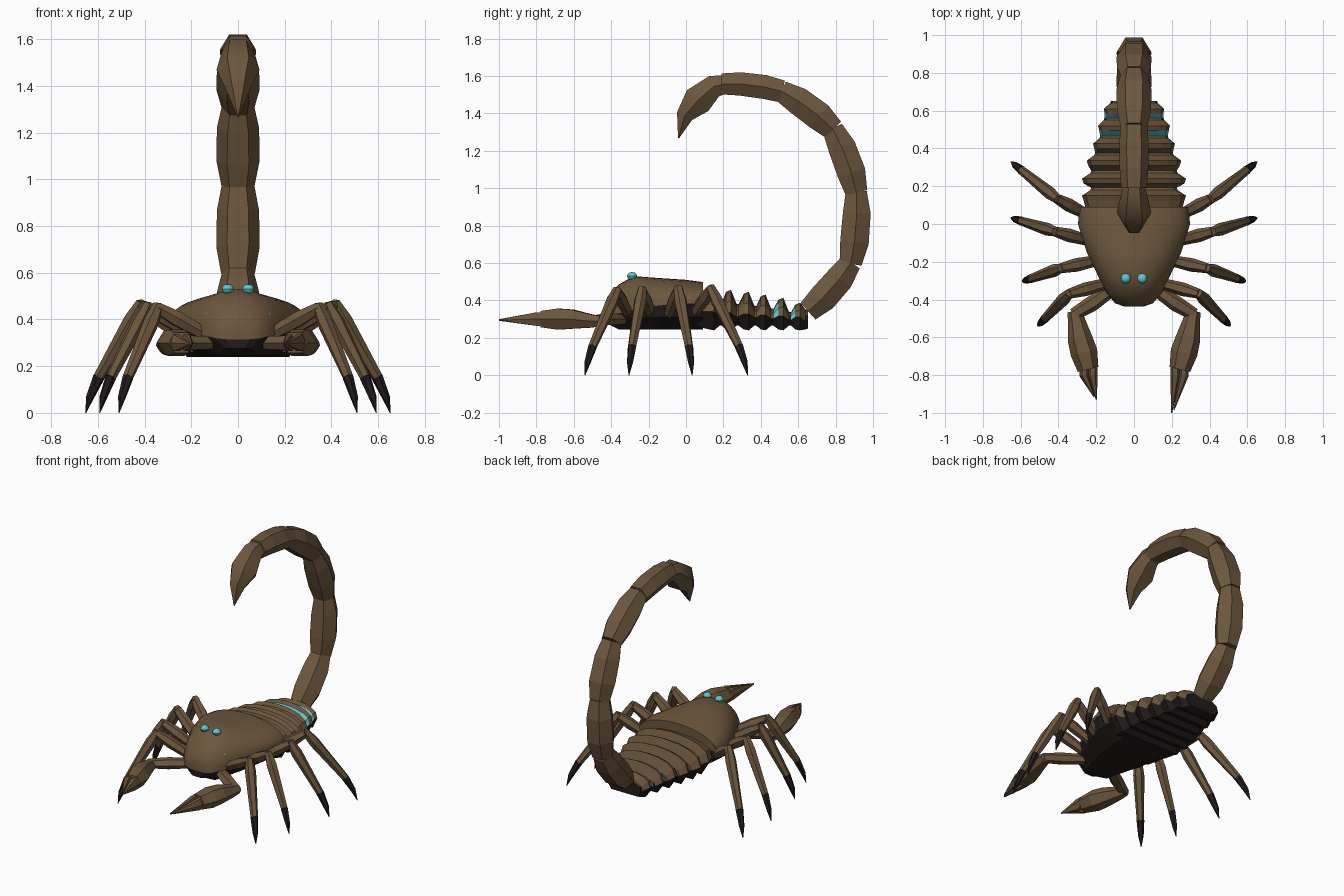
import bpy, bmesh, math
from mathutils import Vector, Matrix

if "Cube" in bpy.data.objects:
    bpy.data.objects.remove(bpy.data.objects["Cube"])


def material(name, rgb):
    m = bpy.data.materials.new(name)
    m.diffuse_color = (*rgb, 1)
    m.use_nodes = True
    m.node_tree.nodes["Principled BSDF"].inputs["Base Color"].default_value = m.diffuse_color
    return m


BROWN = material("shell brown", (0.152, 0.095, 0.047))
DARK = material("underside black", (0.017, 0.011, 0.011))
CYAN = material("glow cyan", (0.12, 0.55, 0.58))
MATS = [BROWN, DARK, CYAN]
X = Vector((1, 0, 0))


def finish(name, bm, smooth=None):
    bmesh.ops.recalc_face_normals(bm, faces=bm.faces)
    me = bpy.data.meshes.new(name)
    bm.to_mesh(me)
    bm.free()
    for m in MATS:
        me.materials.append(m)
    ob = bpy.data.objects.new(name, me)
    bpy.context.collection.objects.link(ob)
    if smooth:
        bpy.ops.object.select_all(action='DESELECT')
        bpy.context.view_layer.objects.active = ob
        ob.select_set(True)
        bpy.ops.object.shade_smooth_by_angle(angle=math.radians(smooth))
    return ob


def loft(name, rings, color=lambda i, c: 0, smooth=None):
    """Skin closed rings; color(ring index, face centre) gives the material."""
    bm = bmesh.new()
    vs = [[bm.verts.new(p) for p in r] for r in rings]
    n = len(rings[0])
    for i in range(len(vs) - 1):
        for k in range(n):
            f = bm.faces.new((vs[i][k], vs[i][(k + 1) % n],
                              vs[i + 1][(k + 1) % n], vs[i + 1][k]))
            f.material_index = color(i, f.calc_center_median())
    for i in (0, len(vs) - 1):
        f = bm.faces.new(vs[i])
        f.material_index = color(i, f.calc_center_median())
    return finish(name, bm, smooth)


def limb(name, pts, radii, side=None, color=lambda i, c: 0, smooth=None, flat=1.0):
    """Six-sided tapering tube along a path."""
    pts = [Vector(p) for p in pts]
    rings = []
    for i, (p, r) in enumerate(zip(pts, radii)):
        a = (p - pts[i - 1]).normalized() if i else Vector()
        b = (pts[i + 1] - p).normalized() if i + 1 < len(pts) else Vector()
        t = (a + b).normalized()
        s = side or t.cross(Vector((0, 0, 1))).normalized()
        n = s.cross(t).normalized()
        rings.append([p + s * r * math.cos(k * math.pi / 3)
                      + n * r * flat * math.sin(k * math.pi / 3) for k in range(6)])
    return loft(name, rings, color, smooth)


# Domed head shell: y, half width, top z, rim z
SHELL = [(-.437, .05, .37, .315), (-.42, .10, .42, .32), (-.36, .15, .485, .33),
         (-.28, .188, .53, .35), (-.15, .25, .52, .37), (0, .297, .51, .38),
         (.09, .287, .498, .38)]
N = 16
rings = []
for y, w, top, rim in SHELL:
    rings.append([(w * math.cos(math.pi * k / N),
                   y, rim + (top - rim) * math.sin(math.pi * k / N) ** .9
                   if 0 < k < N else rim) for k in range(N + 1)])
loft("head_shell", rings, smooth=40)

# Dark belly beneath the head shell
rings = []
for y, w, top, rim in SHELL:
    low = .245 if y > -.4 else .275
    rings.append([(w * .97, y, rim + .003), (w * .9, y, .31), (w * .55, y, low),
                  (-w * .55, y, low), (-w * .9, y, .31), (-w * .97, y, rim + .003)])
loft("head_belly", rings, lambda i, c: 1)


# Ribbed abdomen: alternating ridges and valleys
def rib_ring(y, w, top, bottom, mid):
    ring = [(w * math.cos(math.pi * k / 8), y,
             mid + (top - mid) * abs(math.sin(math.pi * k / 8)) ** .75) for k in range(9)]
    return ring + [(-w * .8, y, bottom), (w * .8, y, bottom)]


RIDGES = [(.14, .275, .465), (.23, .275, .457), (.325, .25, .447), (.415, .217, .432),
          (.51, .19, .415), (.60, .16, .388)]
rings = [rib_ring(.06, .25, .43, .26, .34)]
for i, (y, w, top) in enumerate(RIDGES):
    mid = .34 - .006 * i
    rings.append(rib_ring(y - .016, w * .97, top - .012, .245, mid))
    rings.append(rib_ring(y + .010, w, top, .240, mid))
    vz = top - .075 if i < 5 else .35
    vw = w * .84 if i < 5 else .125
    rings.append(rib_ring(y + .040, vw, vz, .265 if i < 5 else .245, mid - .02))
    rings.append(rib_ring(y + .052, vw * .98, vz - .002, .265 if i < 5 else .25, mid - .02))


def rib_color(i, c):
    if c.z < .315:
        return 1
    return 2 if i in (16, 20, 24) else 0


loft("abdomen", rings, rib_color)

# Curled tail, each link slightly bulged outward
JOINTS = [(.655, .345), (.88, .60), (.91, .98), (.785, 1.315), (.51, 1.518), (.195, 1.557)]
for i in range(5):
    a, b = (Vector((0, *JOINTS[i + k])) for k in (0, 1))
    d = (b - a).normalized()
    out = Vector((0, d.z, -d.y)) * .012
    a, b = a - d * .004, b + d * .004
    big = .093 if i < 4 else .078
    limb(f"tail_link_{i + 1}",
         [a, a.lerp(b, .3) + out, a.lerp(b, .7) + out, b],
         [.072, big, big * .97, .068], X, flat=.95)
limb("tail_stinger",
     [(0, .20, 1.553), (0, .15, 1.545), (0, .062, 1.468), (0, -.008, 1.385), (0, -.04, 1.267)],
     [.058, .070, .092, .052, .003], X, smooth=50)

# Eyes
for sx, side in ((1, "right"), (-1, "left")):
    for kind, loc, r in (("top", (.044, -.288, .53), .027), ("side", (.126, -.33, .42), .016)):
        bm = bmesh.new()
        bmesh.ops.create_uvsphere(bm, u_segments=10, v_segments=6, radius=r,
                                  matrix=Matrix.Translation((loc[0] * sx, loc[1], loc[2]))
                                  @ Matrix.Diagonal((1, 1, .8, 1)))
        for f in bm.faces:
            f.material_index = 2
        finish(f"{kind}_eye_{side}", bm, 35)

# Walking legs: hip, knee, foot position
LEGS = [((.13, -.31, .33), (.345, -.37, .45), (.51, -.54, 0)),
        ((.18, -.19, .33), (.39, -.235, .455), (.592, -.305, 0)),
        ((.23, -.09, .33), (.42, -.04, .46), (.652, .033, 0)),
        ((.25, .05, .34), (.41, .135, .46), (.652, .33, 0))]
for sx, side in ((1, "right"), (-1, "left")):
    def flip(p):
        return Vector((p[0] * sx, p[1], p[2]))
    for i, (hip, knee, foot) in enumerate(LEGS):
        h, k, f = flip(hip), flip(knee), flip(foot)
        ankle = k.lerp(f, .76)
        ankle.z = .155
        claw = ankle.lerp(f, .6)
        claw.z = .075
        claw += (ankle - k).normalized() * .008
        limb(f"leg_{i + 1}_thigh_{side}", [h, h.lerp(k, .6), k], [.028, .036, .026])
        limb(f"leg_{i + 1}_shin_{side}",
             [k - (ankle - k) * .04, k.lerp(ankle, .2), ankle], [.024, .034, .023])
        limb(f"leg_{i + 1}_claw_{side}", [ankle, claw, f], [.024, .017, .002],
             color=lambda i, c: 1)

    # Pincer arm, hand and two fingers
    limb(f"arm_{side}", [flip(p) for p in ((.11, -.34, .30), (.22, -.42, .30), (.32, -.48, .295))],
         [.036, .042, .034], flat=.85)
    limb(f"hand_{side}",
         [flip(p) for p in ((.318, -.46, .29), (.305, -.51, .29), (.285, -.61, .30),
                            (.265, -.68, .30), (.243, -.77, .30))],
         [.035, .046, .066, .072, .056], flat=.9)
    reach = -1.0 if sx > 0 else -.93
    for j, (x0, x1, end) in enumerate(((.217, .199, reach), (.262, .211, reach + .015))):
        limb(f"finger_{j + 1}_{side}",
             [flip(p) for p in ((x0, -.755, .30), (x0 + .002, -.80, .30), (x1, end, .295))],
             [.025, .026, .003], flat=1.6)
